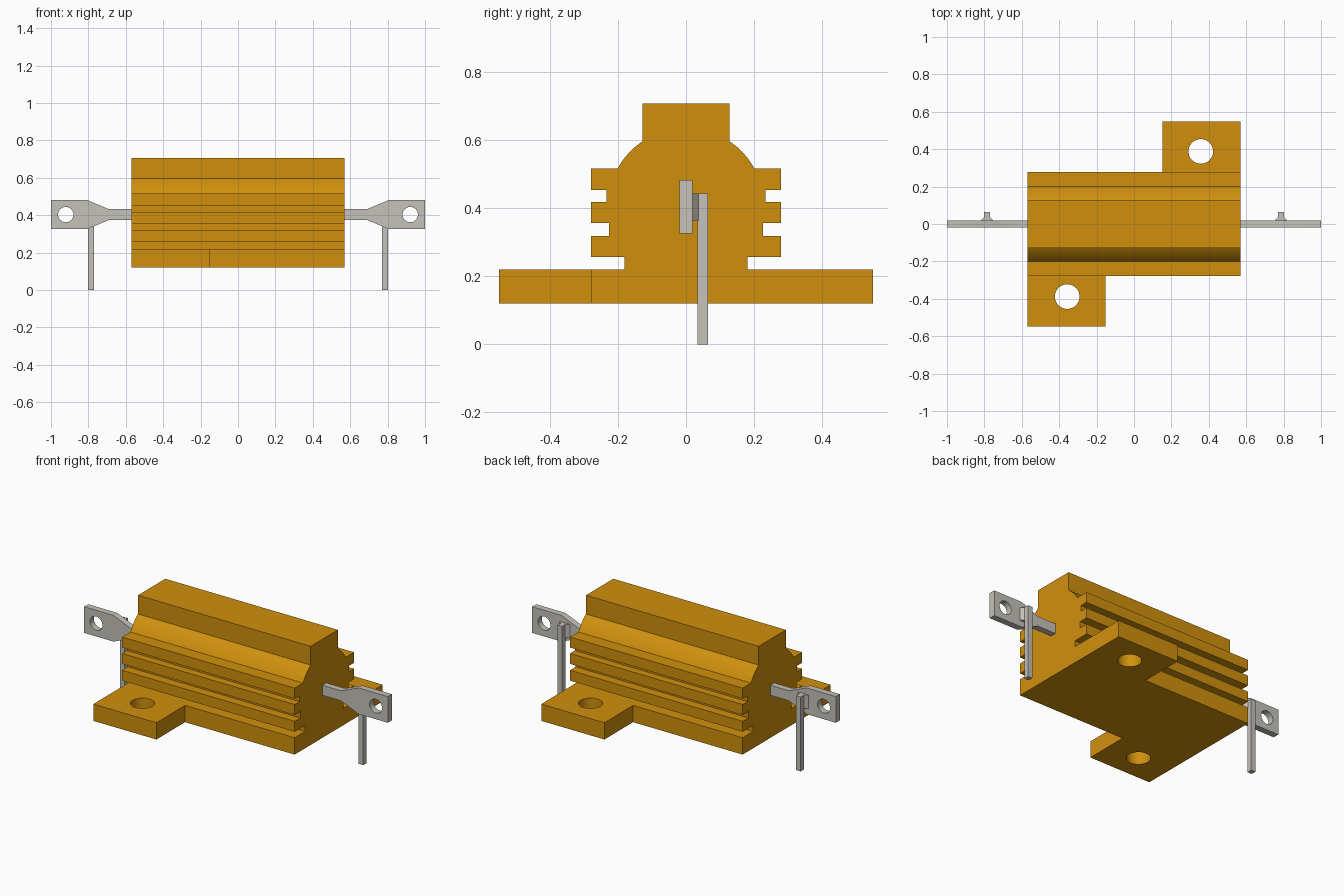
import bpy, bmesh, math
from mathutils import Matrix

if "Cube" in bpy.data.objects:
    bpy.data.objects.remove(bpy.data.objects["Cube"], do_unlink=True)


def material(name, rgb):
    m = bpy.data.materials.new(name)
    m.use_nodes = True
    m.diffuse_color = (*rgb, 1)
    bsdf = next(n for n in m.node_tree.nodes if n.type == 'BSDF_PRINCIPLED')
    bsdf.inputs["Base Color"].default_value = (*rgb, 1)
    return m


gold = material("gold anodised metal", (0.63, 0.28, 0.004))
tin = material("tinned metal", (0.56, 0.54, 0.49))

# Columns give the world direction of profile u, profile v and extrusion
ALONG_X = Matrix(((0, 0, 1, 0), (1, 0, 0, 0), (0, 1, 0, 0), (0, 0, 0, 1)))
ALONG_Y = Matrix(((1, 0, 0, 0), (0, 0, -1, 0), (0, 1, 0, 0), (0, 0, 0, 1)))
ALONG_Z = Matrix.Identity(4)


def circle(u, v, r, n=32):
    return [(u + r * math.cos(2 * math.pi * i / n),
             v + r * math.sin(2 * math.pi * i / n)) for i in range(n)]


def prism(name, mat, axes, start, end, outline, *holes):
    """Extrude an outline, with optional holes, from start to end."""
    bm = bmesh.new()
    edges = []
    for loop in (outline, *holes):
        vs = [bm.verts.new((u, v, start)) for u, v in loop]
        if holes:
            edges += [bm.edges.new((vs[i - 1], vs[i])) for i in range(len(vs))]
        else:
            bm.faces.new(vs)
    if holes:
        bmesh.ops.triangle_fill(bm, use_beauty=True, use_dissolve=False, edges=edges)
    ext = bmesh.ops.extrude_face_region(bm, geom=bm.faces[:], use_keep_orig=True)
    top = [g for g in ext["geom"] if isinstance(g, bmesh.types.BMVert)]
    bmesh.ops.translate(bm, verts=top, vec=(0, 0, end - start))
    bmesh.ops.transform(bm, matrix=axes, verts=bm.verts)
    bmesh.ops.recalc_face_normals(bm, faces=bm.faces)
    # Smooth the curved walls, keep the corners sharp
    for f in bm.faces:
        f.smooth = True
    for e in bm.edges:
        e.smooth = len(e.link_faces) == 2 and e.calc_face_angle(0) < math.radians(30)
    me = bpy.data.meshes.new(name)
    bm.to_mesh(me)
    bm.free()
    me.materials.append(mat)
    ob = bpy.data.objects.new(name, me)
    bpy.context.collection.objects.link(ob)
    return ob


L = 0.5685          # half length of the body
AXIS = 0.4035       # height of the terminal axis

# Base plate with two diagonally opposite mounting tabs
half = [(L, -0.279), (L, 0.549), (0.153, 0.549), (0.153, 0.279)]
base = half + [(-x, -y) for x, y in half]
prism("mounting_base", gold, ALONG_Z, 0.12, 0.22, base,
      circle(0.357, 0.388, 0.066), circle(-0.357, -0.388, 0.066))

# Finned housing: right half of the section, bottom to top
side = [(0.181, 0.22), (0.181, 0.256), (0.279, 0.256), (0.279, 0.318),
        (0.226, 0.318), (0.226, 0.356), (0.279, 0.356), (0.279, 0.418),
        (0.233, 0.418), (0.233, 0.453), (0.279, 0.453), (0.279, 0.516)]
a0, a1 = math.atan2(0.111, 0.201), math.atan2(0.190, 0.128)
for i in range(9):
    a = a0 + (a1 - a0) * i / 8
    side.append((0.2295 * math.cos(a), 0.405 + 0.2295 * math.sin(a)))
side.append((0.128, 0.707))
prism("finned_housing", gold, ALONG_X, -L, L,
      side + [(-y, z) for y, z in reversed(side)])

for label, s in (("left", 1), ("right", -1)):
    # Flat solder lug: narrow stem flaring to a pierced end
    edge = [(0.56, 0.03), (0.692, 0.03), (0.807, 0.078), (1.0, 0.078)]
    lug = edge + [(x, -z) for x, z in reversed(edge)]
    prism(f"{label}_terminal_lug", tin, ALONG_Y, -0.019, 0.019,
          [(s * x, AXIS + z) for x, z in lug], circle(s * 0.921, AXIS, 0.041))

    # Tapered joint between lug and pin
    px = s * 0.786
    prism(f"{label}_pin_joint", tin, ALONG_Z, 0.363, 0.443,
          [(px - 0.034, 0.019), (px + 0.034, 0.019),
           (px + 0.015, 0.036), (px - 0.015, 0.036)])

    # Square pin reaching down to the board
    prism(f"{label}_pin", tin, ALONG_Z, 0, 0.443,
          [(px - 0.015, 0.034), (px + 0.015, 0.034),
           (px + 0.015, 0.065), (px - 0.015, 0.065)])
